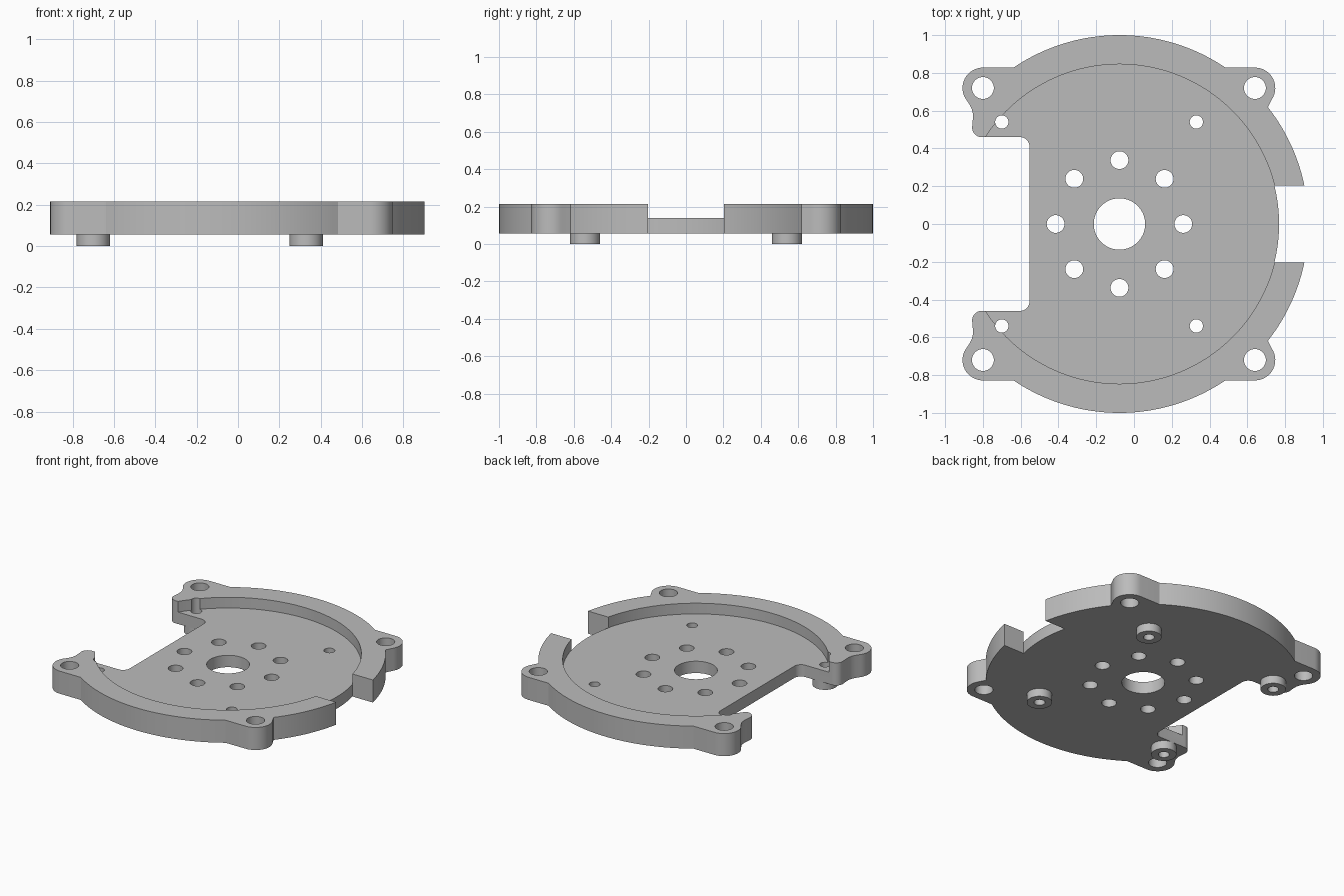
import bpy, bmesh
from math import radians, cos, sin, asin, acos, degrees

cube = bpy.data.objects.get("Cube")
if cube:
    bpy.data.objects.remove(cube)

CX = -0.077                      # centre of the round plate
BOTTOM, FLOOR, TOP = 0.057, 0.14, 0.215
EAR_R = 0.108
FAR = 0.3

grey = bpy.data.materials.new("light grey")
grey.use_nodes = True
grey.diffuse_color = (0.5, 0.5, 0.5, 1)
grey.node_tree.nodes["Principled BSDF"].inputs["Base Color"].default_value = (0.5, 0.5, 0.5, 1)


def arc(cx, cy, r, a, b, n):
    """Points along an arc from angle a to b in degrees."""
    angles = [radians(a + (b - a) * i / n) for i in range(n + 1)]
    return [(cx + r * cos(t), cy + r * sin(t)) for t in angles]


def circle(cx, cy, r, n=48):
    return arc(cx, cy, r, 0, 360, n)[:-1]


def prism(name, outlines, z0, z1):
    """Extrude one or more flat outlines into a single object."""
    bm = bmesh.new()
    for pts in outlines:
        face = bm.faces.new([bm.verts.new((x, y, z0)) for x, y in pts])
        moved = bmesh.ops.extrude_face_region(bm, geom=[face])["geom"]
        verts = [v for v in moved if isinstance(v, bmesh.types.BMVert)]
        bmesh.ops.translate(bm, vec=(0, 0, z1 - z0), verts=verts)
    bmesh.ops.recalc_face_normals(bm, faces=bm.faces)
    mesh = bpy.data.meshes.new(name)
    bm.to_mesh(mesh)
    bm.free()
    mesh.materials.append(grey)
    obj = bpy.data.objects.new(name, mesh)
    bpy.context.collection.objects.link(obj)
    return obj


def cut(obj, cutter):
    mod = obj.modifiers.new("cut", "BOOLEAN")
    mod.operation = "DIFFERENCE"
    mod.solver = "EXACT"
    mod.object = cutter
    cutter.hide_render = True
    bpy.ops.object.select_all(action="DESELECT")
    bpy.context.view_layer.objects.active = obj
    obj.select_set(True)
    bpy.ops.object.modifier_apply(modifier=mod.name)


# Half outline: rim, right ear, back rim, left ear, neck, side notch
ear_y = 0.72
flat = degrees(asin(ear_y + EAR_R))
half = arc(CX, 0, 1, 0, 38.2, 24)
half += arc(0.64, ear_y, EAR_R, -33, 90, 16)
half += arc(CX, 0, 1, flat, 180 - flat, 40)
half += arc(-0.8, ear_y, EAR_R, 90, 212, 16)
half += [(-0.872, 0.635), (-0.859, 0.61), (-0.853, 0.585), (-0.853, 0.56)]
half += arc(-0.807, 0.51, 0.05, 180, 270, 8)
half += arc(-0.603, 0.41, 0.05, 90, 0, 8)
outline = half + [(x, -y) for x, y in reversed(half[1:])]
plate = prism("mounting_plate", [outline], BOTTOM, TOP)

# Round recess and the open gap in the rim
recess = prism("recess_cutter", [circle(CX, 0, 0.846, 128)], FLOOR, FAR)
a = degrees(asin(0.203 / 0.845))
gap_outline = arc(CX, 0, 0.845, -a, a, 16) + [(1.2, 0.203), (1.2, -0.203)]
gap = prism("gap_cutter", [gap_outline], -FAR, FAR)

# All through holes
boss_spots = [(x, y) for x in (-0.7, 0.33) for y in (-0.54, 0.54)]
holes = [circle(CX, 0, 0.136, 64)]
holes += [circle(x, y, 0.047) for x, y in circle(CX, 0, 0.338, 8)]
holes += [circle(x, y, 0.058) for x in (-0.8, 0.64) for y in (-ear_y, ear_y)]
holes += [circle(x, y, 0.035) for x, y in boss_spots]
drill = prism("hole_cutter", holes, -FAR, FAR)

for tool in (recess, gap, drill):
    cut(plate, tool)

# Hollow standoffs under the plate
bosses = prism("standoffs", [circle(x, y, 0.08) for x, y in boss_spots], 0, BOTTOM)
cut(bosses, drill)

for tool in (recess, gap, drill):
    bpy.data.objects.remove(tool)

for obj in (plate, bosses):
    bpy.ops.object.select_all(action="DESELECT")
    bpy.context.view_layer.objects.active = obj
    obj.select_set(True)
    bpy.ops.object.shade_smooth_by_angle(angle=radians(25))
